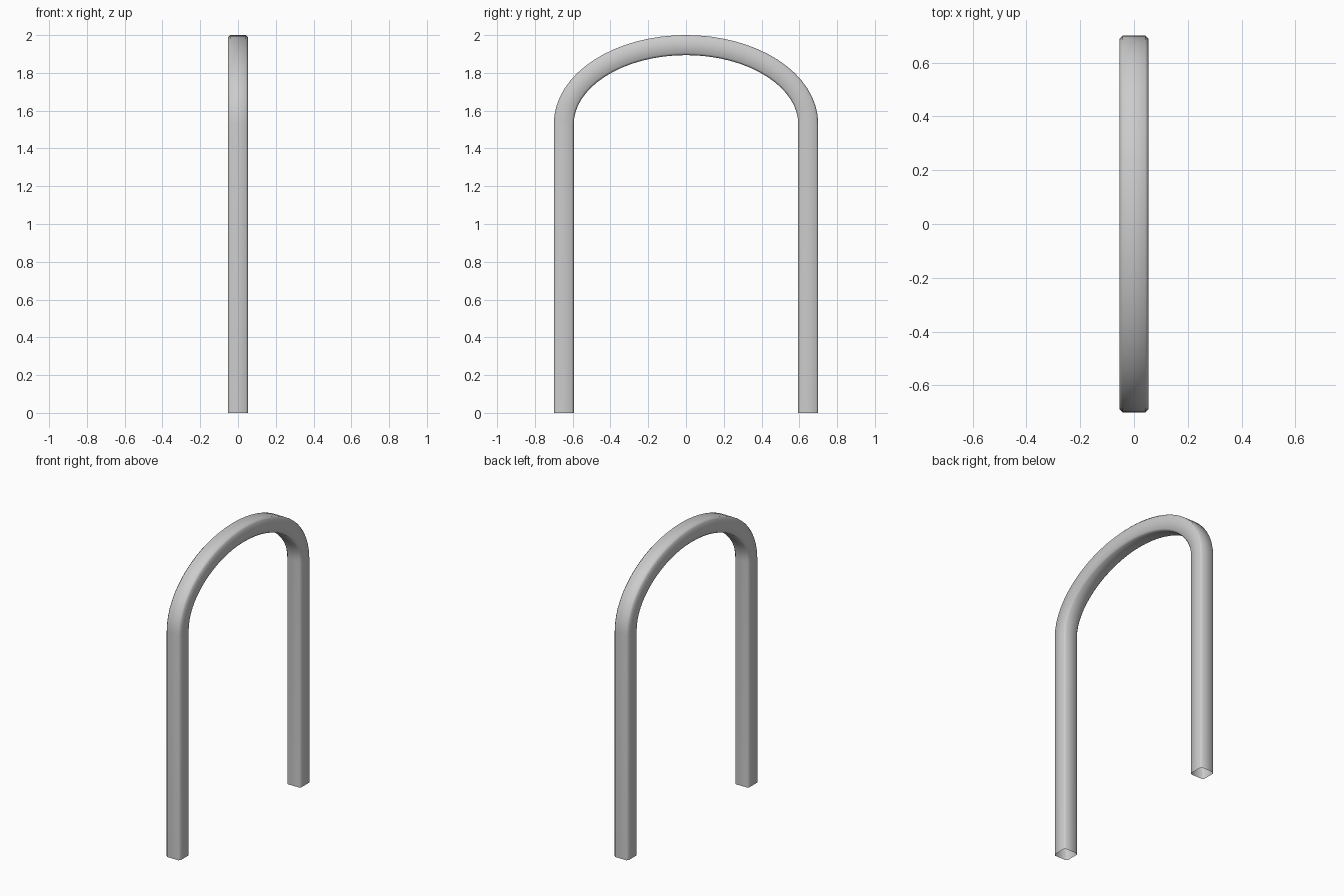
import bpy, bmesh, math
from mathutils import Vector

cube = bpy.data.objects.get("Cube")
if cube:
    bpy.data.objects.remove(cube, do_unlink=True)

HALF = 0.053            # half width of the square tube
CHAMFER = 0.011
SPAN, RISE, SPRING = 0.647, 0.417, 1.53   # centreline of the arch
SEGMENTS = 32

# Grey metal
metal = bpy.data.materials.new("grey metal")
metal.use_nodes = True
grey = (0.6, 0.6, 0.6, 1)
metal.diffuse_color = grey
metal.node_tree.nodes["Principled BSDF"].inputs["Base Color"].default_value = grey

# Chamfered square cross-section: (across x, outward from the arch)
inner = HALF - CHAMFER
section = []
for sx, sy in ((1, 1), (-1, 1), (-1, -1), (1, -1)):
    pair = [(sx * HALF, sy * inner), (sx * inner, sy * HALF)]
    section += pair if sx * sy > 0 else pair[::-1]

# Stations along the tube: position and outward direction
stations = [(Vector((0, SPAN, 0)), Vector((0, 1, 0)))]
for i in range(SEGMENTS + 1):
    t = math.pi * i / SEGMENTS
    c, s = math.cos(t), math.sin(t)
    stations.append((Vector((0, SPAN * c, SPRING + RISE * s)),
                     Vector((0, c / SPAN, s / RISE)).normalized()))
stations.append((Vector((0, -SPAN, 0)), Vector((0, -1, 0))))

# Sweep the section into an open-ended tube
bm = bmesh.new()
rings = [[bm.verts.new(p + Vector((u, 0, 0)) + out * v) for u, v in section]
         for p, out in stations]
n = len(section)
for a, b in zip(rings, rings[1:]):
    for k in range(n):
        bm.faces.new((a[k], a[(k + 1) % n], b[(k + 1) % n], b[k]))
bmesh.ops.recalc_face_normals(bm, faces=bm.faces[:])
for f in bm.faces:
    f.smooth = True

mesh = bpy.data.meshes.new("arched_tube")
bm.to_mesh(mesh)
bm.free()
mesh.materials.append(metal)
bpy.context.collection.objects.link(bpy.data.objects.new("arched_tube", mesh))
